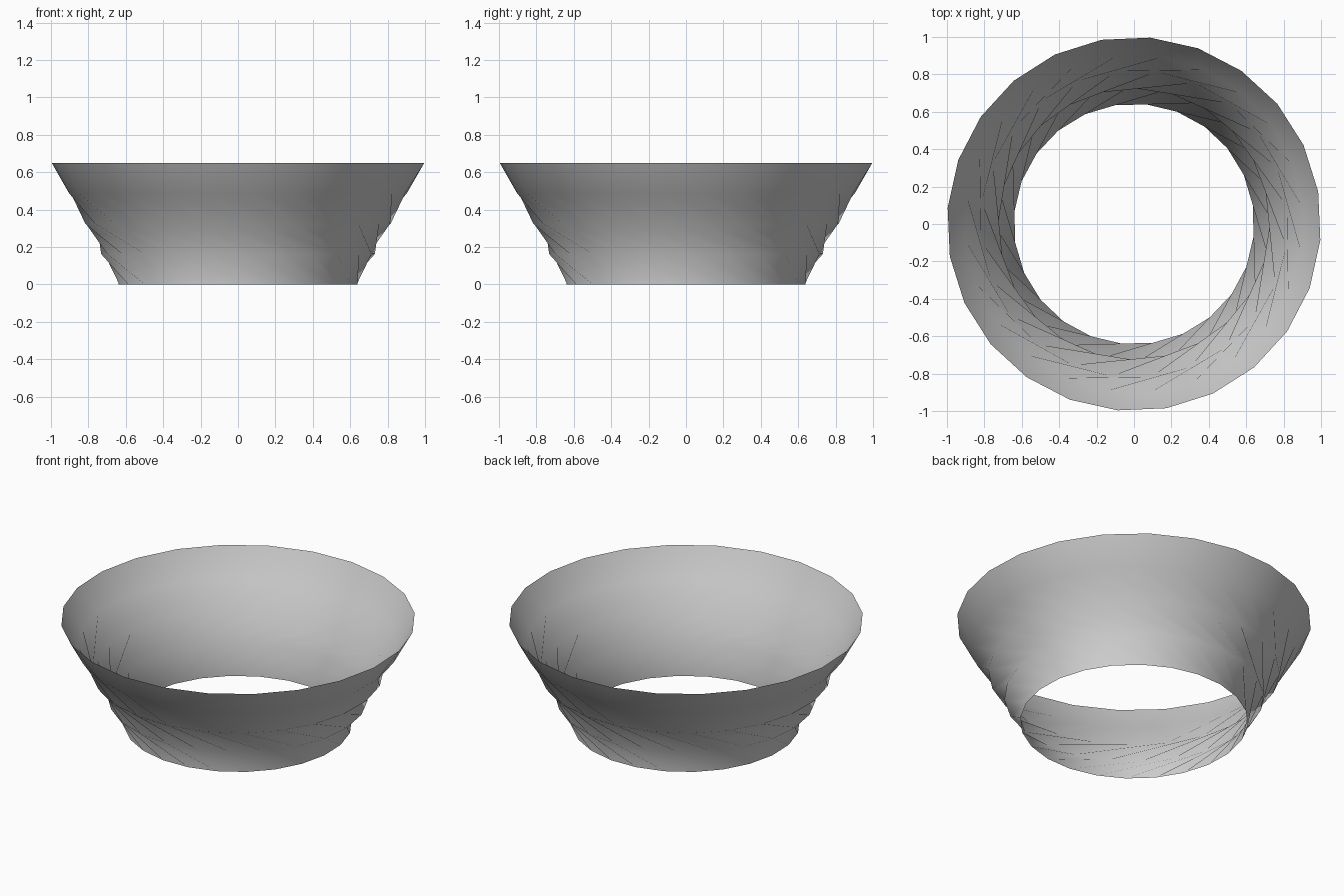
import bpy, bmesh
from math import radians, cos, sin

if "Cube" in bpy.data.objects:
    bpy.data.objects.remove(bpy.data.objects["Cube"])

SIDES = 24
STEP = 360 / SIDES

# Rings from rim to base: radius, height, twist in degrees
RINGS = [
    (1.0, 0.65, 10.0),
    (0.907, 0.4875, 5.3),
    (0.822, 0.325, 21.6),
    (0.732, 0.1625, 47.1),
    (0.643, 0.0, 69.1),
]


def add_ring(bm, radius, height, twist):
    angles = [radians(twist + i * STEP) for i in range(SIDES)]
    return [bm.verts.new((radius * cos(a), radius * sin(a), height)) for a in angles]


# Open, flared, twisted band
bm = bmesh.new()
rings = [add_ring(bm, *r) for r in RINGS]
for upper, lower in zip(rings, rings[1:]):
    for i in range(SIDES):
        j = (i + 1) % SIDES
        bm.faces.new((upper[i], lower[i], lower[j]))
        bm.faces.new((upper[i], lower[j], upper[j]))
for face in bm.faces:
    face.smooth = True

mesh = bpy.data.meshes.new("twisted_band")
bm.to_mesh(mesh)
bm.free()
band = bpy.data.objects.new("twisted_band", mesh)
bpy.context.collection.objects.link(band)
